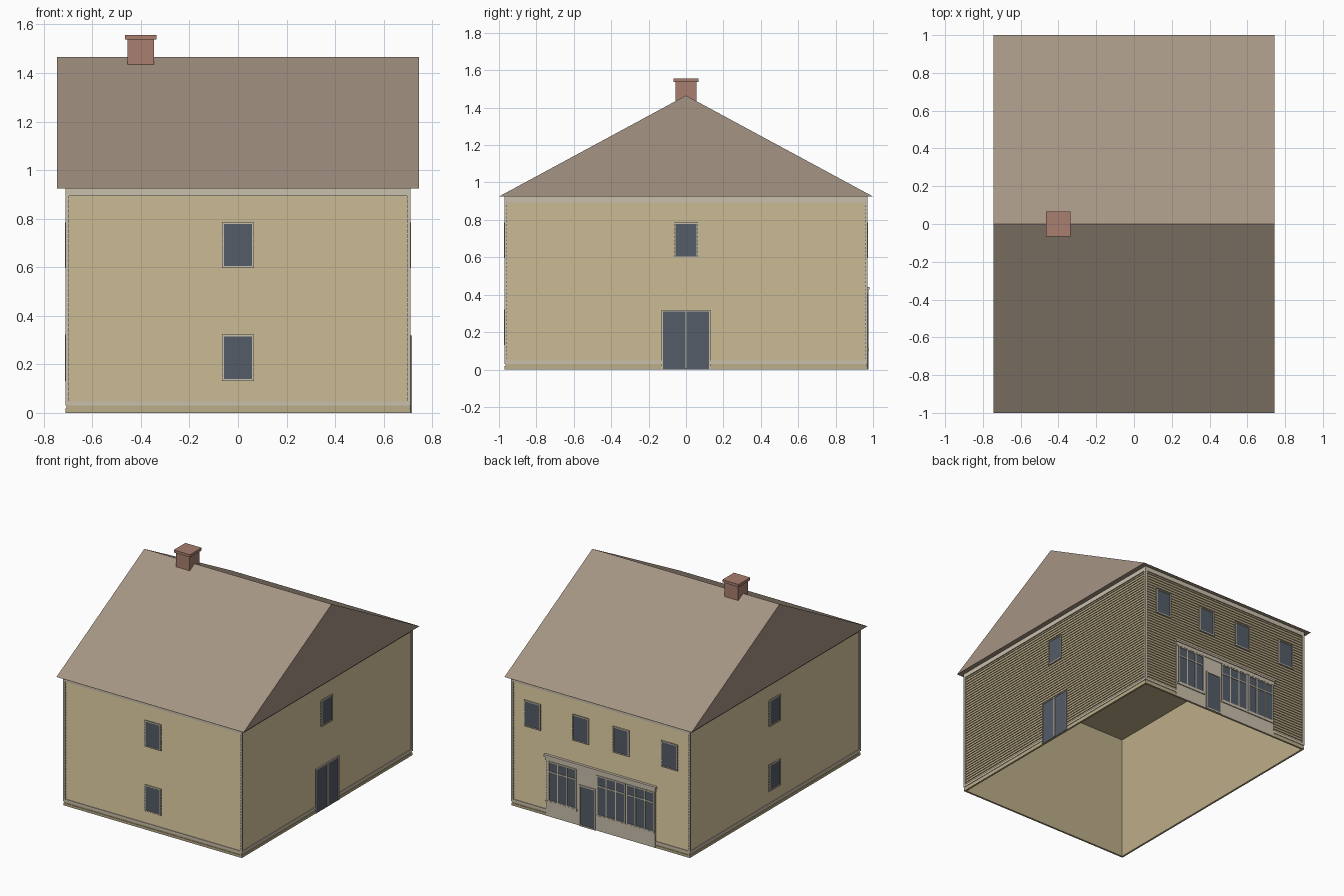
import bpy
import bmesh

cube = bpy.data.objects.get("Cube")
if cube:
    bpy.data.objects.remove(cube)

WX, WY = 0.70, 0.96        # half sizes of the wall plane
EAVE, RIDGE = 0.925, 1.465


def material(name, *rgb):
    linear = [((c / 255 + 0.055) / 1.055) ** 2.4 for c in rgb] + [1]
    mat = bpy.data.materials.new(name)
    mat.use_nodes = True
    mat.diffuse_color = linear
    mat.node_tree.nodes["Principled BSDF"].inputs["Base Color"].default_value = linear
    return mat


TAN = material("tan siding", 188, 173, 137)
TRIM = material("cream trim", 201, 191, 172)
ROOF = material("brown roof", 165, 149, 132)
GLASS = material("slate glass", 84, 92, 103)
BRICK = material("brick red", 168, 126, 110)


def finish(name, bm, mat):
    bmesh.ops.recalc_face_normals(bm, faces=bm.faces)
    mesh = bpy.data.meshes.new(name)
    bm.to_mesh(mesh)
    bm.free()
    mesh.materials.append(mat)
    obj = bpy.data.objects.new(name, mesh)
    bpy.context.collection.objects.link(obj)
    return obj


def add_box(bm, low, high):
    verts = bmesh.ops.create_cube(bm, size=1)["verts"]
    for v in verts:
        for i in range(3):
            v.co[i] = (low[i] + high[i]) / 2 + v.co[i] * abs(high[i] - low[i])


def boxes(name, mat, pairs):
    bm = bmesh.new()
    for low, high in pairs:
        add_box(bm, low, high)
    return finish(name, bm, mat)


def ring_loft(name, mat, profile, closed):
    """Sweep an (outset, height) profile around the four walls."""
    bm = bmesh.new()
    rings = []
    for out, z in profile:
        x, y = WX + out, WY + out
        rings.append([bm.verts.new(p) for p in
                      ((-x, -y, z), (x, -y, z), (x, y, z), (-x, y, z))])
    spans = list(zip(rings, rings[1:]))
    if closed:
        spans.append((rings[-1], rings[0]))
    else:
        bm.faces.new(rings[0])
        bm.faces.new(rings[-1])
    for a, b in spans:
        for j in range(4):
            k = (j + 1) % 4
            bm.faces.new((a[j], a[k], b[k], b[j]))
    return finish(name, bm, mat)


def on_wall(side, u0, u1, z0, z1, d0, d1):
    """Box corners for a plate on a wall, d being the distance off the wall."""
    if side in ("front", "back"):
        s = -1 if side == "front" else 1
        return (u0, s * (WY + d0), z0), (u1, s * (WY + d1), z1)
    s = -1 if side == "right" else 1
    return (s * (WX + d0), u0, z0), (s * (WX + d1), u1, z1)


def glazed(name, side, u0, u1, z0, z1, f, depth, uprights=(), rails=(), sill=True):
    """Glass plate with a frame and optional bars."""
    boxes(name + "_glass", GLASS, [on_wall(side, u0, u1, z0, z1, depth - 0.004, depth)])
    top = depth + 0.004
    bars = [(u0, u0 + f, z0, z1), (u1 - f, u1, z0, z1), (u0 + f, u1 - f, z1 - f, z1)]
    if sill:
        bars.append((u0 + f, u1 - f, z0, z0 + f))
    bars += [(u - f / 2, u + f / 2, z0 + f, z1 - f) for u in uprights]
    bars += [(u0 + f, u1 - f, z - f / 2, z + f / 2) for z in rails]
    boxes(name + "_frame", TRIM, [on_wall(side, *b, depth - 0.004, top) for b in bars])


# Walls: open-bottomed shell with lapped boards
low, high, rows = 0.045, 0.9, 42
pitch = (high - low) / rows
profile = [(-0.004, 0.92), (-0.004, 0), (0.010, 0), (0.010, 0.018),
           (0.006, 0.018), (0.006, 0.032), (0, low)]
for i in range(rows):
    profile += [(0.006, low + i * pitch), (0, low + (i + 1) * pitch)]
profile.append((0, EAVE - 0.001))
ring_loft("siding_walls", TAN, profile, False)

# Trim bands and corner boards
for name, z0, z1 in (("frieze_board", 0.893, EAVE), ("base_band", 0.03, 0.047)):
    ring_loft(name, TRIM, [(0, z0), (0.010, z0), (0.010, z1), (0, z1)], True)
boxes("corner_boards", TRIM, [
    ((sx * (WX - 0.004), sy * (WY - 0.004), 0.03), (sx * (WX + 0.011), sy * (WY + 0.011), EAVE))
    for sx in (-1, 1) for sy in (-1, 1)])

# Gabled roof
bm = bmesh.new()
ends = []
for x in (-0.745, 0.745):
    ends.append([bm.verts.new(p) for p in ((x, -1, EAVE), (x, 1, EAVE), (x, 0, RIDGE))])
    bm.faces.new(ends[-1])
for j in range(3):
    k = (j + 1) % 3
    bm.faces.new((ends[0][j], ends[0][k], ends[1][k], ends[1][j]))
finish("gable_roof", bm, ROOF)

# Chimney with cap
boxes("chimney", BRICK, [((-0.455, -0.056, 1.38), (-0.345, 0.056, 1.54)),
                         ((-0.465, -0.066, 1.538), (-0.335, 0.066, 1.557))])

# Plain windows
UPPER, LOWER = (0.597, 0.785), (0.132, 0.322)
windows = [("front", 0, UPPER), ("front", 0, LOWER), ("right", 0, UPPER),
           ("right", 0, LOWER), ("left", 0, UPPER)]
windows += [("back", u, UPPER) for u in (-0.545, -0.16, 0.16, 0.545)]
for n, (side, u, (z0, z1)) in enumerate(windows):
    glazed(f"{side}_window_{n}", side, u - 0.065, u + 0.065, z0, z1, 0.008, 0.008)

# Double side doors
glazed("side_doors", "left", -0.13, 0.13, 0, 0.318, 0.008, 0.012, uprights=(0,), sill=False)

# Shopfront: backing panel, cornice, three bays and a door
boxes("shopfront_panel", TRIM, [on_wall("back", -0.435, 0.435, 0, 0.43, 0, 0.011)])
boxes("shopfront_cornice", TRIM, [
    on_wall("back", -0.438, 0.438, 0.402, 0.428, 0, 0.016),
    on_wall("back", -0.445, 0.445, 0.428, 0.442, 0, 0.022)])
boxes("shopfront_sills", TRIM, [
    on_wall("back", 0.185, 0.435, 0.1, 0.112, 0, 0.018),
    on_wall("back", -0.435, 0.035, 0.1, 0.112, 0, 0.018)])
for n, (u0, u1) in enumerate(((0.19, 0.415), (-0.197, 0.03), (-0.43, -0.205))):
    third = (u1 - u0) / 3
    glazed(f"shop_bay_{n}", "back", u0, u1, 0.112, 0.4, 0.008, 0.013,
           uprights=(u0 + third, u1 - third), rails=(0.325,))
glazed("shop_door", "back", 0.04, 0.168, 0, 0.295, 0.010, 0.013)
